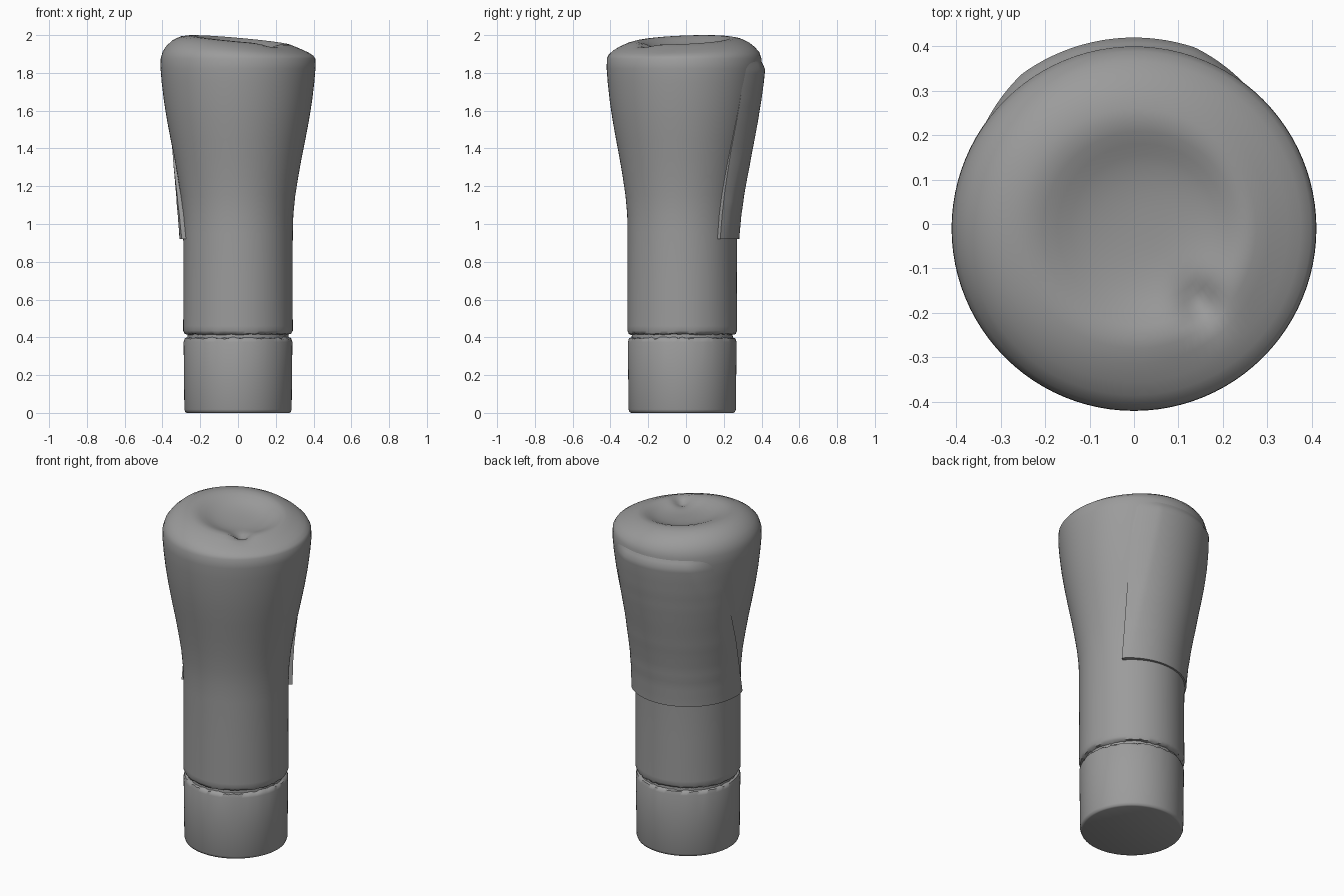
import bpy, math, random
from math import cos, sin, radians, exp

if "Cube" in bpy.data.objects:
    bpy.data.objects.remove(bpy.data.objects["Cube"])

random.seed(3)
SEG = 96
grey = bpy.data.materials.new("dark_grey")
grey.diffuse_color = (0.33, 0.33, 0.33, 1)
grey.use_nodes = True
grey.node_tree.nodes["Principled BSDF"].inputs["Base Color"].default_value = grey.diffuse_color


def lerp_table(table, z):
    for (z0, a), (z1, b) in zip(table, table[1:]):
        if z <= z1:
            t = max(0, (z - z0) / (z1 - z0))
            return a + (b - a) * t
    return table[-1][1]


def make_object(name, verts, faces, angle=50):
    me = bpy.data.meshes.new(name)
    me.from_pydata(verts, [], faces)
    me.update()
    me.materials.append(grey)
    ob = bpy.data.objects.new(name, me)
    bpy.context.collection.objects.link(ob)
    bpy.ops.object.select_all(action='DESELECT')
    ob.select_set(True)
    bpy.context.view_layer.objects.active = ob
    bpy.ops.object.mode_set(mode='EDIT')
    bpy.ops.mesh.select_all(action='SELECT')
    bpy.ops.mesh.normals_make_consistent(inside=False)
    bpy.ops.object.mode_set(mode='OBJECT')
    bpy.ops.object.shade_smooth_by_angle(angle=radians(angle))
    return ob


# handle silhouette: (height, radius)
SIDE = [(0.435, 0.29), (0.46, 0.29), (0.7, 0.289), (0.95, 0.29), (1.05, 0.293),
        (1.15, 0.303), (1.25, 0.319), (1.35, 0.337), (1.45, 0.357), (1.55, 0.376),
        (1.65, 0.392), (1.75, 0.404), (1.82, 0.41), (1.87, 0.409)]


def centre_y(z):
    return -0.02 + 0.01 * min(1, max(0, (z - 0.9) / 0.9))


# base cap and groove
base = [(0, 0.27), (0.004, 0.279), (0.018, 0.284), (0.2, 0.286), (0.375, 0.288),
        (0.393, 0.282), (0.398, 0.268), (0.415, 0.267), (0.42, 0.283)]
# rounded shoulder and dished top
crown = [(1.895, 0.398), (1.918, 0.375), (1.938, 0.345), (1.956, 0.305), (1.965, 0.27),
         (1.967, 0.245), (1.961, 0.218), (1.950, 0.19), (1.940, 0.165), (1.932, 0.14),
         (1.926, 0.11), (1.922, 0.08), (1.920, 0.05), (1.919, 0.02)]
rings = base + SIDE + crown

verts, faces = [], []
for i, (z, r) in enumerate(rings):
    dish = max(0, (0.3 - r) / 0.3) if z > 1.9 else 0
    for k in range(SEG):
        a = 2 * math.pi * k / SEG
        x = r * cos(a) + 0.05 * dish
        y = r * sin(a) + centre_y(z)
        w = min(1, max(0, (z - 1.87) / 0.08)) if r > 0.3 else 1
        w = 0 if z < 1.87 else w
        zz = z + w * (0.04 * y - 0.09 * x)
        if z > 1.9:    # small pit in the top
            zz -= 0.04 * exp(-((x - 0.15) ** 2 + (y + 0.18) ** 2) / 0.0022)
        if 0.39 < z < 0.425:    # ragged groove lips
            zz += random.uniform(-0.004, 0.004)
        verts.append((x, y, zz))
    if i:
        for k in range(SEG):
            n = (k + 1) % SEG
            p, q = (i - 1) * SEG, i * SEG
            faces.append((p + k, p + n, q + n, q + k))
faces.append(tuple(range(SEG))[::-1])
last = (len(rings) - 1) * SEG
faces.append(tuple(range(last, last + SEG)))
top = max(v[2] for v in verts)
verts = [(x, y, z + (2 - top) * min(1, max(0, (z - 1.8) / 0.1))) for x, y, z in verts]
make_object("handle_body", verts, faces)

# raised panel around the back, fading into the shoulder and upper sides
THICK = [(0.92, 0.010), (1.1, 0.020), (1.3, 0.023), (1.6, 0.018), (1.82, 0.019),
         (1.87, -0.004)]
ROWS, COLS = 38, 48
verts, faces = [], []
for layer in (0, 1):
    for i in range(ROWS + 1):
        t = i / ROWS
        z = 0.92 + 0.95 * t
        a0, a1 = 40 + 12 * t, 198 - 55 * t
        for j in range(COLS + 1):
            u = j / COLS
            a = radians(a0 + (a1 - a0) * u)
            off = -0.014
            if layer:
                edge = min(1, min(u, 1 - u) / (0.04 + 0.18 * t))
                lip = 0.8 * (1 - t)
                off = (lerp_table(THICK, z) + 0.003) * (lip + (1 - lip) * edge) - 0.003
                off += 0.016 * (2 * u - 1) ** 2 * max(0, 1 - 2 * t)
            r = lerp_table(SIDE, z) + off
            verts.append((r * cos(a), r * sin(a) + centre_y(z), z))
W = COLS + 1
N = (ROWS + 1) * W
for i in range(ROWS):
    for j in range(COLS):
        f = (i * W + j, i * W + j + 1, (i + 1) * W + j + 1, (i + 1) * W + j)
        faces += [f[::-1], tuple(v + N for v in f)]
border = ([j for j in range(W)] + [i * W + COLS for i in range(1, ROWS + 1)]
          + [ROWS * W + j for j in range(COLS - 1, -1, -1)]
          + [i * W for i in range(ROWS - 1, 0, -1)])
for p, q in zip(border, border[1:] + border[:1]):
    faces.append((p, q, q + N, p + N))
make_object("back_panel", verts, faces)
